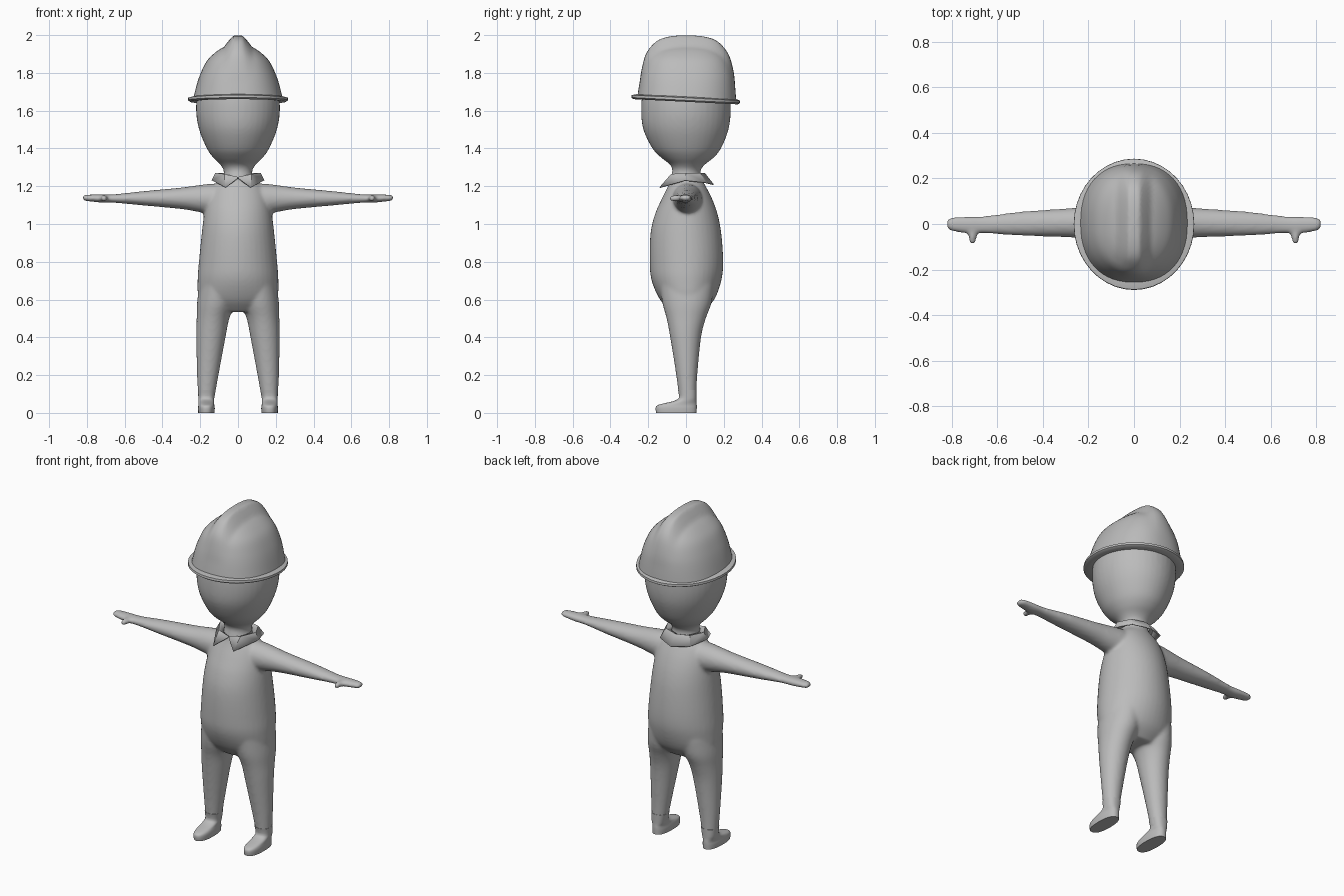
import bpy, bmesh, math
from mathutils import Vector

grey = bpy.data.materials.new("plain_grey")
grey.diffuse_color = (0.5, 0.5, 0.5, 1)


def smooth_rings(rings, steps):
    """Catmull-Rom interpolation between the given rings."""
    out = []
    for i in range(len(rings) - 1):
        p = [rings[max(0, min(len(rings) - 1, i + k))] for k in (-1, 0, 1, 2)]
        for s in range(steps):
            t = s / steps
            out.append([0.5 * (2 * b + (c - a) * t + (2 * a - 5 * b + 4 * c - d) * t * t
                               + (3 * b - a - 3 * c + d) * t ** 3) for a, b, c, d in zip(*p)])
    out.append(list(rings[-1]))
    return out


def loft(bm, rings, axis, sides=32, power=2.0, steps=4, flip=1):
    """Skin closed rings; each ring is (position, a_min, a_max, b_min, b_max)."""
    if steps > 1:
        rings = smooth_rings(rings, steps)
    loops = []
    for t, a0, a1, b0, b1 in rings:
        loop = []
        for k in range(sides):
            ang = 2 * math.pi * k / sides
            c, s = math.cos(ang), math.sin(ang)
            a = (a0 + a1) / 2 + (a1 - a0) / 2 * math.copysign(abs(c) ** (2 / power), c)
            b = (b0 + b1) / 2 + (b1 - b0) / 2 * math.copysign(abs(s) ** (2 / power), s)
            co = {"x": (t, a, b), "y": (a, t, b), "z": (a, b, t)}[axis]
            loop.append(bm.verts.new((co[0] * flip, co[1], co[2])))
        loops.append(loop)
    faces = [bm.faces.new(loops[0]), bm.faces.new(loops[-1][::-1])]
    for l0, l1 in zip(loops, loops[1:]):
        for k in range(sides):
            n = (k + 1) % sides
            faces.append(bm.faces.new((l0[k], l1[k], l1[n], l0[n])))
    bmesh.ops.recalc_face_normals(bm, faces=faces)


def finish(bm, name, angle=40):
    me = bpy.data.meshes.new(name)
    bm.to_mesh(me)
    bm.free()
    ob = bpy.data.objects.new(name, me)
    bpy.context.collection.objects.link(ob)
    me.materials.append(grey)
    bpy.ops.object.select_all(action="DESELECT")
    ob.select_set(True)
    bpy.context.view_layer.objects.active = ob
    bpy.ops.object.shade_smooth_by_angle(angle=math.radians(angle))
    return ob


# Body: torso, neck and head in one loft, then legs, arms and thumbs fused on
bm = bmesh.new()
loft(bm, [(z, -x, x, f, b) for z, x, f, b in (
    (0.535, 0.13, -0.08, 0.09), (0.60, 0.205, -0.138, 0.15), (0.70, 0.214, -0.182, 0.187),
    (0.80, 0.207, -0.192, 0.197), (0.95, 0.192, -0.188, 0.187), (1.05, 0.18, -0.165, 0.168),
    (1.13, 0.165, -0.13, 0.14), (1.19, 0.14, -0.10, 0.11), (1.225, 0.10, -0.085, 0.09),
    (1.25, 0.079, -0.08, 0.08), (1.285, 0.076, -0.072, 0.078), (1.315, 0.095, -0.085, 0.10),
    (1.35, 0.13, -0.13, 0.145), (1.40, 0.165, -0.178, 0.185), (1.50, 0.206, -0.226, 0.225),
    (1.60, 0.222, -0.237, 0.237), (1.70, 0.212, -0.228, 0.23), (1.78, 0.17, -0.19, 0.19),
    (1.84, 0.09, -0.10, 0.10))], "z", sides=40)
leg = [(0.07, 0.126, 0.210, -0.036, 0.054), (0.20, 0.103, 0.217, -0.052, 0.060),
       (0.40, 0.066, 0.221, -0.084, 0.080), (0.50, 0.046, 0.219, -0.103, 0.105),
       (0.58, 0.015, 0.217, -0.125, 0.135), (0.68, 0.0, 0.205, -0.14, 0.15)]
arm = [(0.05, -0.075, 0.085, 1.055, 1.215), (0.13, -0.072, 0.085, 1.05, 1.214),
       (0.20, -0.065, 0.078, 1.062, 1.207), (0.30, -0.058, 0.068, 1.079, 1.193),
       (0.50, -0.051, 0.054, 1.098, 1.174), (0.65, -0.042, 0.036, 1.112, 1.158),
       (0.72, -0.042, 0.034, 1.113, 1.157), (0.78, -0.036, 0.031, 1.119, 1.156),
       (0.81, -0.028, 0.026, 1.122, 1.154), (0.822, -0.016, 0.016, 1.128, 1.149)]
thumb = [(-0.088, 0.702, 0.716, 1.127, 1.145), (-0.08, 0.694, 0.724, 1.121, 1.151),
         (-0.05, 0.69, 0.73, 1.12, 1.153), (-0.02, 0.675, 0.75, 1.12, 1.152)]
for side in (1, -1):
    loft(bm, leg, "z", flip=side)
    loft(bm, arm, "x", flip=side)
    loft(bm, thumb, "y", sides=16, flip=side)
body = finish(bm, "body", 180)
fuse = body.modifiers.new("fuse", "REMESH")
fuse.mode = "VOXEL"
fuse.voxel_size = 0.009
fuse.use_smooth_shade = True
blend = body.modifiers.new("blend", "SMOOTH")
blend.factor = 0.5
blend.iterations = 8

# Feet: flat soles, rounded toes, ankles running into the legs
foot = [(0.0, 0.124, 0.211, -0.158, 0.056), (0.025, 0.123, 0.212, -0.161, 0.057),
        (0.040, 0.125, 0.210, -0.152, 0.057), (0.051, 0.127, 0.209, -0.115, 0.056),
        (0.063, 0.127, 0.209, -0.065, 0.055), (0.080, 0.126, 0.210, -0.038, 0.055),
        (0.12, 0.119, 0.212, -0.042, 0.056)]
for side, name in ((1, "left_foot"), (-1, "right_foot")):
    bm = bmesh.new()
    loft(bm, foot, "z", power=2.4, steps=3, flip=side)
    finish(bm, name, 50)

# Collar: stand, fold and flared leaf with a pointed front, mirrored
stand = [(0, -0.080, 1.240), (0.055, -0.062, 1.250), (0.080, 0, 1.255), (0.057, 0.062, 1.258), (0, 0.084, 1.258)]
fold = [(0, -0.088, 1.246), (0.072, -0.078, 1.262), (0.118, 0, 1.268), (0.080, 0.075, 1.268), (0, 0.100, 1.266)]
leaf = [(0.006, -0.092, 1.238), (0.066, -0.138, 1.193), (0.137, -0.005, 1.230), (0.098, 0.105, 1.218), (0, 0.145, 1.208)]
bm = bmesh.new()
rows = [[bm.verts.new(p) for p in row] for row in (stand, fold, leaf)]
for r0, r1 in zip(rows, rows[1:]):
    for k in range(4):
        bm.faces.new((r0[k], r1[k], r1[k + 1], r0[k + 1]))
bmesh.ops.recalc_face_normals(bm, faces=bm.faces)
collar = finish(bm, "collar", 35)
mirror = collar.modifiers.new("mirror", "MIRROR")
mirror.merge_threshold = 0.002
thick = collar.modifiers.new("thickness", "SOLIDIFY")
thick.thickness = 0.006
thick.offset = 0

# Helmet shell: rounded dome with a raised ridge running front to back
bm = bmesh.new()
loft(bm, [(z, -x, x, f, b) for z, x, f, b in (
    (1.660, 0.238, -0.258, 0.266), (1.74, 0.218, -0.245, 0.260), (1.80, 0.197, -0.232, 0.250),
    (1.86, 0.167, -0.212, 0.228), (1.90, 0.130, -0.183, 0.197), (1.932, 0.085, -0.140, 0.150),
    (1.950, 0.040, -0.075, 0.080), (1.955, 0.004, -0.006, 0.006))], "z", sides=56, power=2.3)
for v in bm.verts:
    height = min(1, max(0, (v.co.z - 1.74) / 0.2))
    ridge = min(1, max(0, (0.075 - abs(v.co.x)) / 0.05))
    v.co.z += 0.044 * height * ridge - 0.05 * v.co.y * (1 - height)
    v.co.y *= 1 + 0.03 * height * ridge
finish(bm, "helmet_shell", 40)

# Helmet rim: thin tilted lip around the shell
bm = bmesh.new()
loft(bm, [(z, -x, x, f, b) for z, x, f, b in (
    (1.650, 0.215, -0.230, 0.230), (1.647, 0.253, -0.278, 0.274), (1.655, 0.265, -0.290, 0.287),
    (1.668, 0.264, -0.288, 0.286), (1.674, 0.240, -0.262, 0.266))], "z", sides=40, steps=1)
for v in bm.verts:
    v.co.z -= 0.05 * v.co.y
finish(bm, "helmet_rim", 40)
